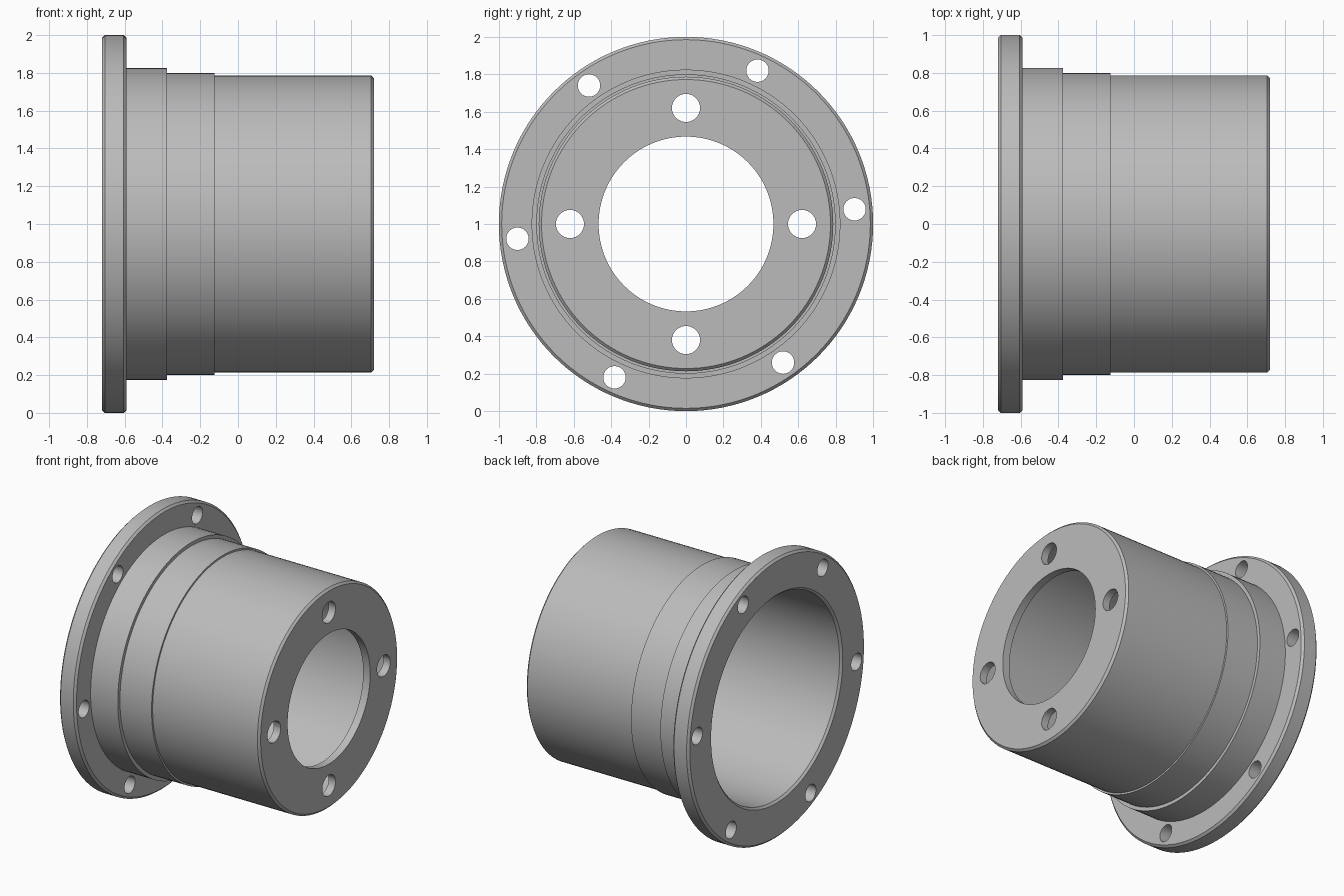
import bpy, bmesh, math
from mathutils import Matrix, Vector

cube = bpy.data.objects.get("Cube")
if cube:
    bpy.data.objects.remove(cube, do_unlink=True)

# Single grey metal
steel = bpy.data.materials.new("grey_metal")
steel.use_nodes = True
steel.diffuse_color = (0.5, 0.5, 0.5, 1)
steel.node_tree.nodes["Principled BSDF"].inputs["Base Color"].default_value = (0.5, 0.5, 0.5, 1)

AXIS_Z = 1.0
SEGMENTS = 128
LEFT, RIGHT = -0.72, 0.72
FLANGE = -0.59
BEVEL = 0.015
WALL = 0.055


def add_object(name, bm):
    mesh = bpy.data.meshes.new(name)
    bmesh.ops.recalc_face_normals(bm, faces=bm.faces)
    bm.to_mesh(mesh)
    bm.free()
    obj = bpy.data.objects.new(name, mesh)
    bpy.context.collection.objects.link(obj)
    return obj


def revolve(name, profile):
    """Spin a closed (x, radius) profile around the x axis."""
    bm = bmesh.new()
    verts = [bm.verts.new((x, 0, AXIS_Z + r)) for x, r in profile]
    edges = [bm.edges.new((v, verts[i - 1])) for i, v in enumerate(verts)]
    bmesh.ops.spin(bm, geom=verts + edges, cent=(0, 0, AXIS_Z), axis=(1, 0, 0),
                   angle=math.tau, steps=SEGMENTS, use_merge=True)
    bmesh.ops.remove_doubles(bm, verts=bm.verts, dist=1e-5)
    return add_object(name, bm)


def drill_ring(bm, count, x, ring, radius, start):
    """Add a ring of cylinders along x, used to drill holes."""
    for i in range(count):
        a = math.radians(start) + math.tau * i / count
        place = Matrix.Translation(Vector((x, ring * math.cos(a), AXIS_Z + ring * math.sin(a))))
        bmesh.ops.create_cone(bm, cap_ends=True, segments=32, radius1=radius, radius2=radius,
                              depth=0.3, matrix=place @ Matrix.Rotation(math.pi / 2, 4, 'Y'))


# Flanged cup: outside from flange to end wall, then back through the bore
housing = revolve("flanged_housing", [
    (LEFT, 0.745), (LEFT, 1 - BEVEL), (LEFT + BEVEL, 1),
    (FLANGE - BEVEL, 1), (FLANGE, 1 - BEVEL), (FLANGE, 0.825),
    (-0.375, 0.825), (-0.375, 0.8), (-0.125, 0.8), (-0.125, 0.787),
    (RIGHT - BEVEL, 0.787), (RIGHT, 0.787 - BEVEL),
    (RIGHT, 0.467), (RIGHT - WALL, 0.467), (RIGHT - WALL, 0.73),
    (LEFT + BEVEL, 0.73),
])
housing.data.materials.append(steel)

# Bolt holes in the flange and the end wall
bm = bmesh.new()
drill_ring(bm, 6, (LEFT + FLANGE) / 2, 0.904, 0.06, 5)
drill_ring(bm, 4, RIGHT - WALL / 2, 0.62, 0.075, 0)
drills = add_object("hole_cutter", bm)
drills.hide_render = True

cut = housing.modifiers.new("holes", 'BOOLEAN')
cut.operation = 'DIFFERENCE'
cut.solver = 'EXACT'
cut.object = drills

bpy.ops.object.select_all(action='DESELECT')
bpy.context.view_layer.objects.active = housing
housing.select_set(True)
bpy.ops.object.modifier_apply(modifier=cut.name)
bpy.data.objects.remove(drills, do_unlink=True)
bpy.ops.object.shade_smooth_by_angle(angle=math.radians(30))
